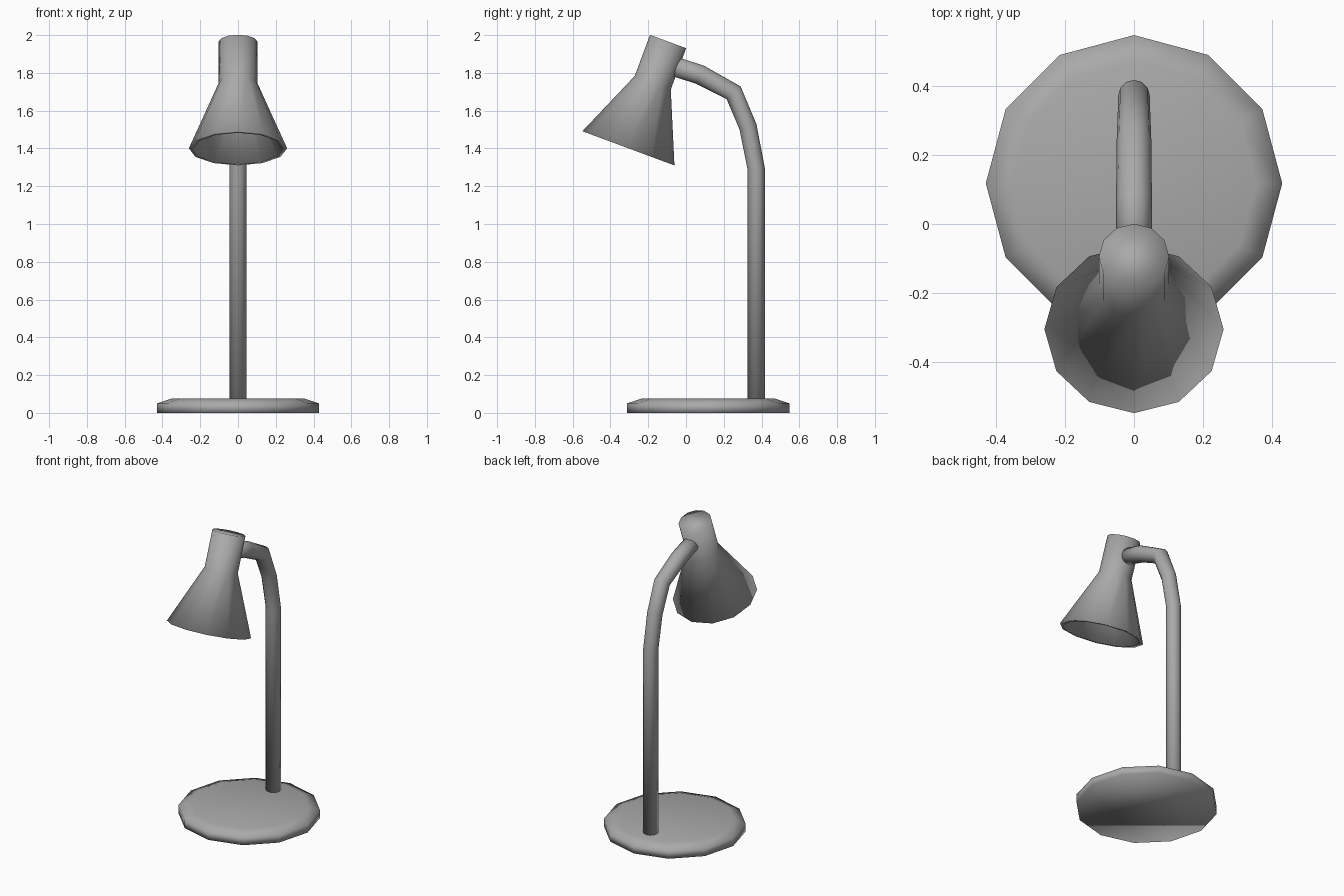
import bpy
import bmesh
import math
from mathutils import Vector

if "Cube" in bpy.data.objects:
    bpy.data.objects.remove(bpy.data.objects["Cube"], do_unlink=True)

SIDES = 12

grey = bpy.data.materials.new("lamp grey")
grey.use_nodes = True
colour = (0.4, 0.4, 0.4, 1.0)
grey.diffuse_color = colour
grey.node_tree.nodes["Principled BSDF"].inputs["Base Color"].default_value = colour


def loft(name, rings):
    """Skin a closed solid through rings of (centre, direction, radius)."""
    bm = bmesh.new()
    loops = []
    for centre, direction, radius in rings:
        side = Vector((1, 0, 0))
        up = direction.normalized().cross(side)
        loop = []
        for i in range(SIDES):
            a = math.tau * i / SIDES
            loop.append(bm.verts.new(centre + radius * (math.cos(a) * side + math.sin(a) * up)))
        loops.append(loop)
    for low, high in zip(loops, loops[1:]):
        for i in range(SIDES):
            j = (i + 1) % SIDES
            bm.faces.new((low[i], low[j], high[j], high[i]))
    bm.faces.new(loops[0][::-1])
    bm.faces.new(loops[-1])
    bmesh.ops.recalc_face_normals(bm, faces=bm.faces)
    for face in bm.faces:
        face.smooth = True
    mesh = bpy.data.meshes.new(name)
    bm.to_mesh(mesh)
    bm.free()
    mesh.materials.append(grey)
    obj = bpy.data.objects.new(name, mesh)
    bpy.context.collection.objects.link(obj)
    return obj


def turned(name, origin, axis, profile):
    """Turn a profile of (distance along axis, radius)."""
    axis = axis.normalized()
    return loft(name, [(origin + axis * d, axis, r) for d, r in profile])


# Round weighted foot with a shallow chamfer
turned("base", Vector((0, 0.118, 0)), Vector((0, 0, 1)),
       [(0, 0.43), (0.05, 0.43), (0.075, 0.355)])

# Upright post bending forward into the neck of the shade
path = [Vector((0, y, z)) for y, z in [
    (0.372, 0.05), (0.372, 1.29), (0.328, 1.515), (0.252, 1.695),
    (0.075, 1.79), (-0.08, 1.84)]]
radii = [0.046, 0.046, 0.047, 0.05, 0.052, 0.052]
rings = []
for i, point in enumerate(path):
    before = (point - path[max(i - 1, 0)]).normalized()
    after = (path[min(i + 1, len(path) - 1)] - point).normalized()
    rings.append((point, before + after, radii[i]))
loft("stand_arm", rings)

# Tilted shade: closed neck, flared cone, thin rim and hollow inside
turned("shade", Vector((0, -0.095, 1.966)), Vector((0, -0.348, -0.937)),
       [(0, 0.102), (0.233, 0.102), (0.603, 0.26),
        (0.603, 0.235), (0.238, 0.085), (0.02, 0.085)])
